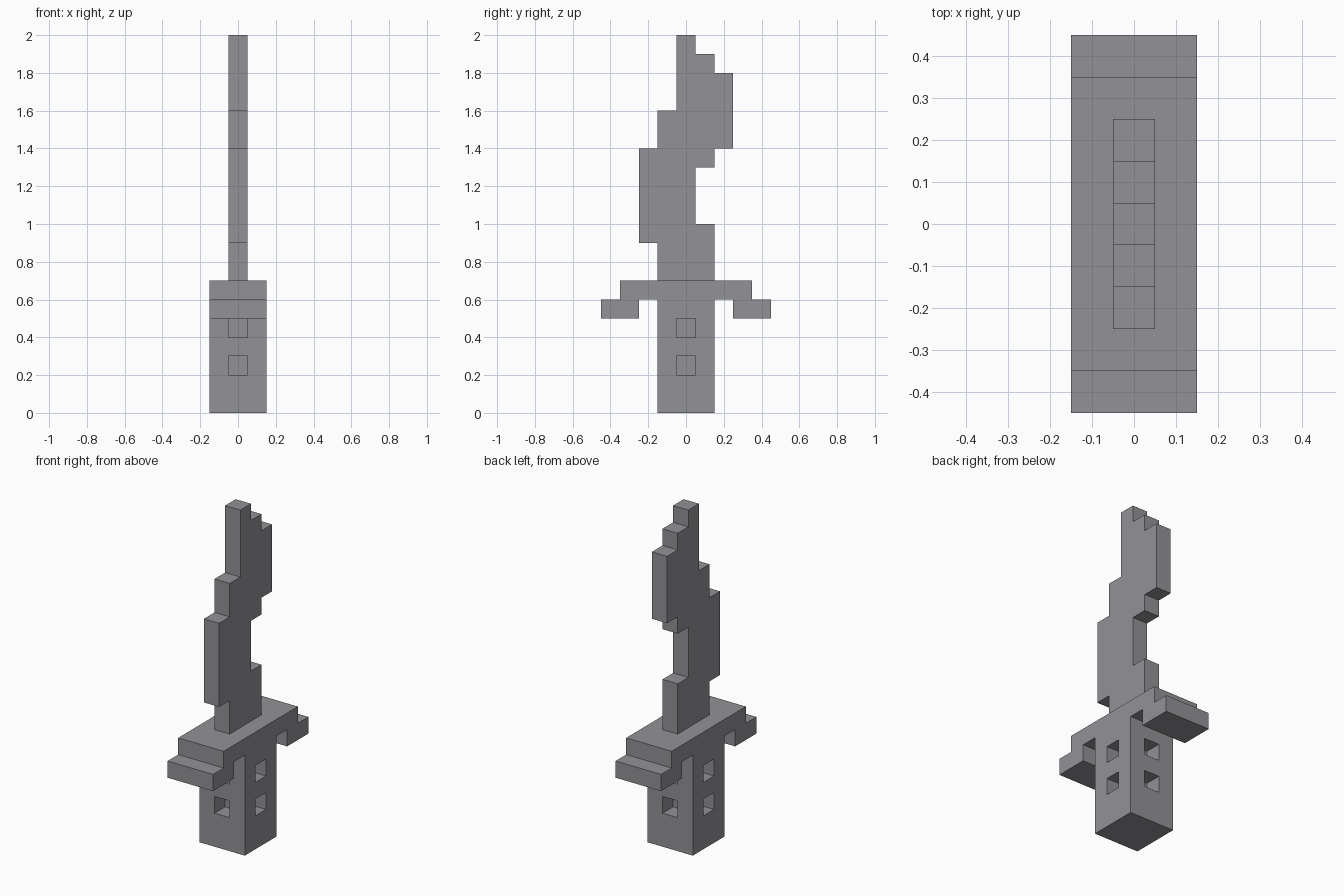
import bpy, bmesh
from mathutils import Vector

cube = bpy.data.objects.get("Cube")
if cube:
    bpy.data.objects.remove(cube, do_unlink=True)

# Single flat grey
COLOR = (0.29, 0.29, 0.31, 1.0)
grey = bpy.data.materials.new("steel_grey")
grey.use_nodes = True
grey.diffuse_color = COLOR
grey.node_tree.nodes["Principled BSDF"].inputs["Base Color"].default_value = COLOR


def finish(name, bm):
    bmesh.ops.recalc_face_normals(bm, faces=bm.faces[:])
    mesh = bpy.data.meshes.new(name)
    bm.to_mesh(mesh)
    bm.free()
    mesh.materials.append(grey)
    obj = bpy.data.objects.new(name, mesh)
    bpy.context.collection.objects.link(obj)
    return obj


def slab(name, profile, half_width):
    """Extrude a (y, z) outline across x."""
    bm = bmesh.new()
    face = bm.faces.new([bm.verts.new((-half_width, y, z)) for y, z in profile])
    new = bmesh.ops.extrude_face_region(bm, geom=[face])["geom"]
    verts = [g for g in new if isinstance(g, bmesh.types.BMVert)]
    bmesh.ops.translate(bm, verts=verts, vec=(2 * half_width, 0, 0))
    return finish(name, bm)


# Stepped, wavy blade
slab("blade", [
    (-0.15, 0.7), (0.15, 0.7), (0.15, 1.0), (0.05, 1.0), (0.05, 1.3),
    (0.15, 1.3), (0.15, 1.4), (0.25, 1.4), (0.25, 1.8), (0.15, 1.8),
    (0.15, 1.9), (0.05, 1.9), (0.05, 2.0), (-0.05, 2.0), (-0.05, 1.6),
    (-0.15, 1.6), (-0.15, 1.4), (-0.25, 1.4), (-0.25, 0.9), (-0.15, 0.9),
], 0.05)

# Crossguard with drooping ends, mirrored front to back
half = [(0.25, 0.6), (0.25, 0.5), (0.45, 0.5), (0.45, 0.6), (0.35, 0.6), (0.35, 0.7)]
slab("crossguard", half + [(-y, z) for y, z in reversed(half)], 0.15)

# Grip: square post with two square recesses on each side
bm = bmesh.new()
bmesh.ops.create_cube(bm, size=1)
for v in bm.verts:
    v.co = Vector((v.co.x * 0.3, v.co.y * 0.3, (v.co.z + 0.5) * 0.6))
cuts = [((s, 0, 0), (1, 0, 0)) for s in (-0.05, 0.05)]
cuts += [((0, s, 0), (0, 1, 0)) for s in (-0.05, 0.05)]
cuts += [((0, 0, z), (0, 0, 1)) for z in (0.2, 0.3, 0.4, 0.5)]
for co, no in cuts:
    bmesh.ops.bisect_plane(bm, geom=bm.verts[:] + bm.edges[:] + bm.faces[:],
                           plane_co=co, plane_no=no)
bm.normal_update()
recesses = []
for f in bm.faces:
    c = f.calc_center_median()
    on_middle = min(abs(c.x), abs(c.y)) < 0.01 and abs(f.normal.z) < 0.1
    if on_middle and (abs(c.z - 0.25) < 0.01 or abs(c.z - 0.45) < 0.01):
        recesses.append(f)
for f in bmesh.ops.extrude_discrete_faces(bm, faces=recesses)["faces"]:
    c = f.calc_center_median()
    inward = -Vector((c.x, c.y, 0)).normalized() * 0.1
    bmesh.ops.translate(bm, verts=f.verts[:], vec=inward)
finish("grip", bm)
